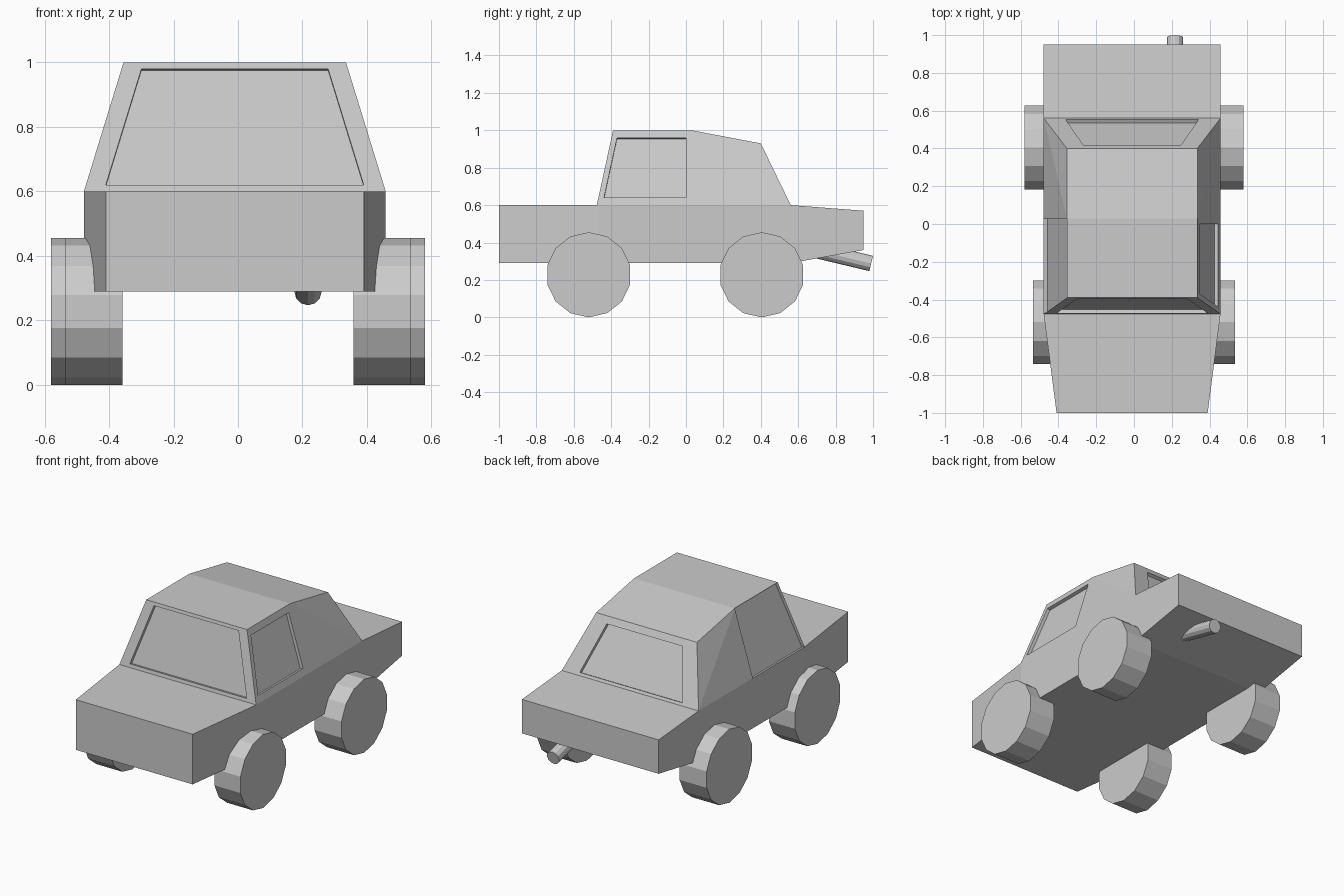
import bpy, bmesh
from math import sin, cos, tau
from mathutils import Vector

cube = bpy.data.objects.get("Cube")
if cube:
    bpy.data.objects.remove(cube)

grey = bpy.data.materials.new("plain_grey")
grey.use_nodes = True
colour = (0.6, 0.6, 0.6, 1)
grey.diffuse_color = colour
grey.node_tree.nodes["Principled BSDF"].inputs["Base Color"].default_value = colour

CX = -0.01  # body centre line


def finish(name, bm):
    bmesh.ops.remove_doubles(bm, verts=bm.verts[:], dist=0.0005)
    bmesh.ops.recalc_face_normals(bm, faces=bm.faces[:])
    mesh = bpy.data.meshes.new(name)
    bm.to_mesh(mesh)
    bm.free()
    mesh.materials.append(grey)
    obj = bpy.data.objects.new(name, mesh)
    bpy.context.scene.collection.objects.link(obj)


def face(bm, points):
    return bm.faces.new([bm.verts.new(p) for p in points])


def prism(name, start, end, radius, sides):
    """Flat-shaded cylinder between two points, with a corner at the top."""
    start, end = Vector(start), Vector(end)
    axis = (end - start).normalized()
    side = axis.cross(Vector((0, 0, 1))).normalized()
    up = side.cross(axis)
    bm = bmesh.new()
    spokes = [radius * (up * cos(tau * i / sides) + side * sin(tau * i / sides))
              for i in range(sides)]
    a, b = ([bm.verts.new(c + s) for s in spokes] for c in (start, end))
    bm.faces.new(a)
    bm.faces.new(b)
    for i in range(sides):
        j = (i + 1) % sides
        bm.faces.new((a[i], a[j], b[j], b[i]))
    finish(name, bm)


def window(bm, corners, low=0, high=0, v0=0, v1=1, depth=0.02):
    """Panel (bottom two corners, then top two) with a sunken pane."""
    c = [Vector(p) for p in corners]

    def at(u, v):
        return c[0].lerp(c[1], u).lerp(c[3].lerp(c[2], u), v)

    rim = [at(low, v0), at(1 - low, v0), at(1 - high, v1), at(high, v1)]
    normal = (c[1] - c[0]).cross(c[3] - c[0]).normalized()
    if normal.dot(Vector((CX, 0, 0.7)) - at(0.5, 0.5)) < 0:
        normal.negate()
    pane = [p + normal * depth for p in rim]
    face(bm, pane)
    for i in range(4):
        j = (i + 1) % 4
        if low:
            face(bm, (c[i], c[j], rim[j], rim[i]))
        face(bm, (rim[i], rim[j], pane[j], pane[i]))


# Lower body: stations of y, half width, bottom, top
bm = bmesh.new()
stations = [(-1, 0.40, 0.29, 0.60), (-0.477, 0.468, 0.29, 0.60),
            (0.03, 0.468, 0.29, 0.60), (0.56, 0.468, 0.29, 0.60),
            (0.95, 0.468, 0.36, 0.57)]
rings = [[(CX - w, y, lo), (CX + w, y, lo), (CX + w, y, hi), (CX - w, y, hi)]
         for y, w, lo, hi in stations]
face(bm, rings[0])
face(bm, rings[-1])
for n, (a, b) in enumerate(zip(rings, rings[1:])):
    for i in range(4):
        j = (i + 1) % 4
        if i != 2 or n in (0, 3):  # the cabin sits on the open middle
            face(bm, (a[i], a[j], b[j], b[i]))

# Cabin: base and roof points on each side
base = [(-0.477, 0.6), (0.03, 0.6), (0.56, 0.6)]
roof = [(-0.39, 1.0), (0.03, 1.0), (0.40, 0.93)]


def row(profile, half):
    return [[(CX + s * half, y, z) for y, z in profile] for s in (-1, 1)]


base_r, base_l = row(base, 0.468)
roof_r, roof_l = row(roof, 0.345)
for i in range(2):
    face(bm, (roof_r[i], roof_l[i], roof_l[i + 1], roof_r[i + 1]))
for b, r in ((base_r, roof_r), (base_l, roof_l)):
    face(bm, (b[1], b[2], r[1]))
    face(bm, (b[2], r[2], r[1]))

# Windscreen, rear window, framed left window, full-size right window
window(bm, (base_r[0], base_l[0], roof_l[0], roof_r[0]), 0.067, 0.088, 0.05, 0.95)
window(bm, (base_r[2], base_l[2], roof_l[2], roof_r[2]), 0.12, 0.14, 0.05, 0.88)
window(bm, (base_l[0], base_l[1], roof_l[1], roof_l[0]), 0.06, 0.07, 0.1, 0.9)
window(bm, (base_r[0], base_r[1], roof_r[1], roof_r[0]))
finish("car_body", bm)

# Wheels
for label, y, inner, outer in (("front", -0.52, 0.358, 0.536),
                               ("rear", 0.405, 0.395, 0.58)):
    for side, s in (("left", 1), ("right", -1)):
        prism(f"{label}_{side}_wheel", (s * inner, y, 0.2275),
              (s * outer, y, 0.2275), 0.2275, 14)

# Exhaust pipe
prism("exhaust_pipe", (0.217, 0.68, 0.362), (0.217, 0.99, 0.288), 0.042, 12)
